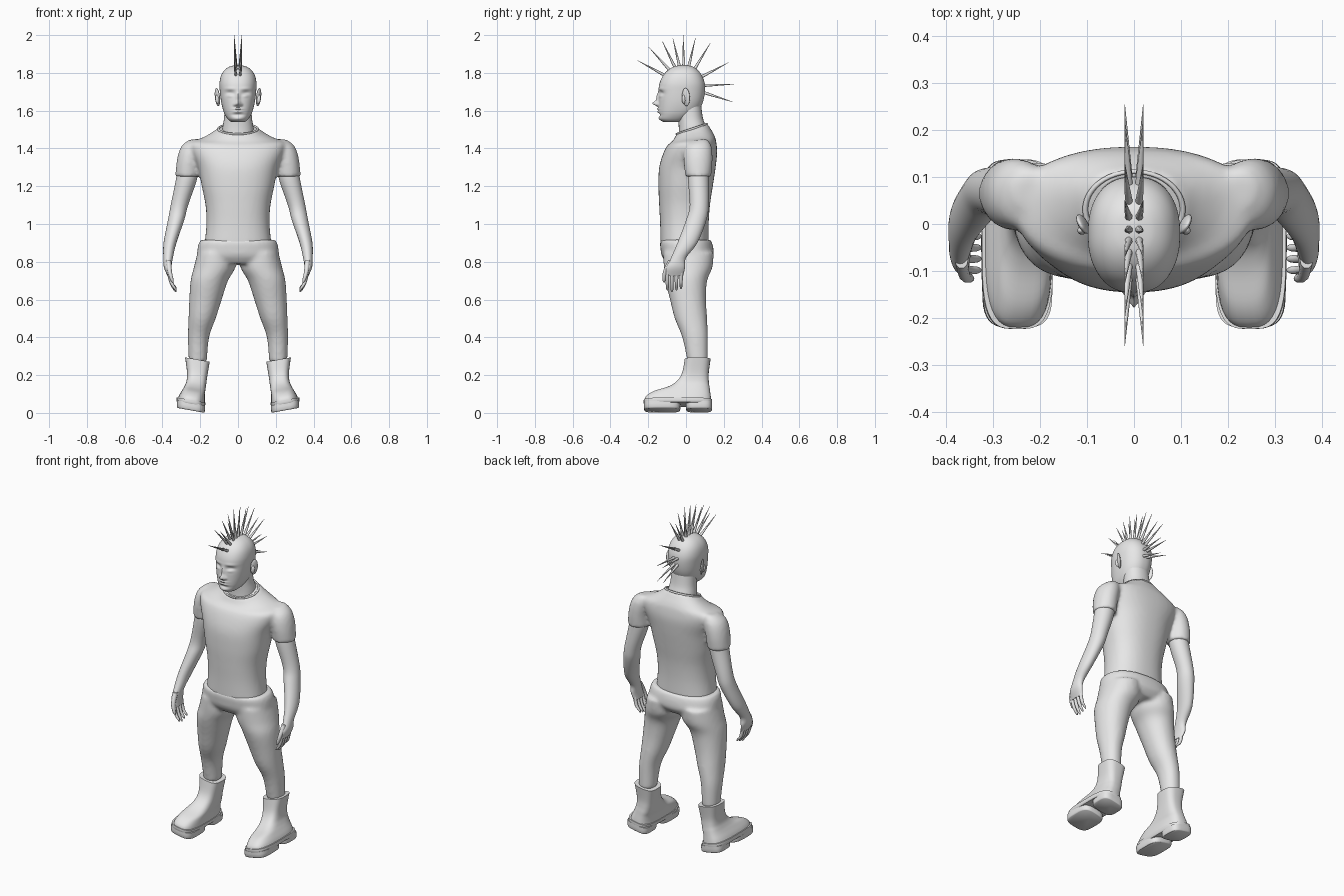
import bpy, bmesh
from math import sin, cos, pi, exp, copysign
from mathutils import Vector, Matrix

cube = bpy.data.objects.get("Cube")
if cube:
    bpy.data.objects.remove(cube)

grey = bpy.data.materials.new("plain grey")
grey.use_nodes = True
grey.diffuse_color = (0.8, 0.8, 0.8, 1)
grey.node_tree.nodes["Principled BSDF"].inputs["Base Color"].default_value = (0.8, 0.8, 0.8, 1)


def spline(stations, steps):
    """Smoothly interpolate a list of cross-section stations."""
    stations = [Vector(s) for s in stations]
    padded = [stations[0]] + stations + [stations[-1]]
    result = []
    for a, b, c, d in zip(padded, padded[1:], padded[2:], padded[3:]):
        for i in range(steps):
            t = i / steps
            result.append(b + (c - a) * (t / 2) + (a * 2 - b * 5 + c * 4 - d) * (t * t / 2)
                          + (b * 3 - a - c * 3 + d) * (t ** 3 / 2))
    return result + [stations[-1]]


def loft(bm, stations, side=1, power=2.0, sides=32, steps=5):
    """Skin level rings; a station is height, centre x, front y, back y, half width."""
    rings = []
    for z, cx, front, back, half in spline(stations, steps):
        ring = []
        for i in range(sides):
            c, s = cos(2 * pi * i / sides), sin(2 * pi * i / sides)
            c = copysign(abs(c) ** (2 / power), c)
            s = copysign(abs(s) ** (2 / power), s)
            ring.append(bm.verts.new((side * (cx + half * c),
                                      (front + back) / 2 + (back - front) / 2 * s, z)))
        rings.append(ring)
    for low, high in zip(rings, rings[1:]):
        for i in range(sides):
            j = (i + 1) % sides
            bm.faces.new((low[i], low[j], high[j], high[i]))
    bm.faces.new(rings[0])
    bm.faces.new(rings[-1])


def finish(name, bm, voxel=None, warp=None):
    """Turn a bmesh into a shaded object, optionally fused into one skin."""
    if warp:
        for v in bm.verts:
            warp(v.co)
    bmesh.ops.recalc_face_normals(bm, faces=bm.faces)
    mesh = bpy.data.meshes.new(name)
    bm.to_mesh(mesh)
    bm.free()
    mesh.materials.append(grey)
    obj = bpy.data.objects.new(name, mesh)
    bpy.context.collection.objects.link(obj)
    bpy.ops.object.select_all(action="DESELECT")
    obj.select_set(True)
    bpy.context.view_layer.objects.active = obj
    bpy.ops.object.shade_smooth_by_angle(angle=0.8)
    if voxel:
        fuse = obj.modifiers.new("fuse", "REMESH")
        fuse.mode = "VOXEL"
        fuse.voxel_size = voxel
        fuse.use_smooth_shade = True
        relax = obj.modifiers.new("relax", "SMOOTH")
        relax.factor = 0.5
        relax.iterations = 6
    return obj


# Shirt: torso and short sleeves fused, with the neckline sloping to the front
def slope_neckline(co):
    co.z += 0.33 * (co.y - 0.035) * min(1, max(0, (co.z - 1.42) / 0.07))


bm = bmesh.new()
loft(bm, [(.89, 0, -.135, .12, .178), (1, 0, -.137, .12, .167), (1.1, 0, -.142, .127, .172),
          (1.2, 0, -.146, .142, .192), (1.3, 0, -.142, .157, .212), (1.38, 0, -.118, .165, .245),
          (1.43, 0, -.09, .16, .25), (1.455, 0, -.072, .148, .185),
          (1.485, 0, -.06, .125, .13), (1.505, 0, -.052, .115, .106)], power=2.3, sides=48)
for side in (-1, 1):
    loft(bm, [(1.25, .268, -.003, .133, .064), (1.32, .262, -.012, .14, .064),
              (1.38, .25, -.012, .14, .064), (1.42, .237, 0, .132, .056),
              (1.443, .22, .03, .11, .035)], side)
finish("shirt", bm, 0.011, slope_neckline)

# Collar rim
bpy.ops.mesh.primitive_torus_add(major_segments=48, minor_segments=8, major_radius=0.104,
                                 minor_radius=0.006, location=(0, .031, 1.503),
                                 rotation=(.32, 0, 0))
collar = bpy.context.object
collar.name = "collar"
collar.scale = (1, .82, 1)
collar.data.materials.append(grey)
bpy.ops.object.shade_smooth()

# Trousers: hips and two legs fused
bm = bmesh.new()
loft(bm, [(.79, 0, -.1, .115, .19), (.83, 0, -.128, .145, .215), (.87, 0, -.135, .145, .214),
          (.9, 0, -.138, .138, .207), (.917, 0, -.134, .13, .196)], power=2.3, sides=48)
for side in (-1, 1):
    loft(bm, [(.27, .213, .008, .116, .048), (.4, .209, -.02, .116, .056),
              (.5, .19, -.06, .112, .072), (.6, .172, -.085, .106, .086),
              (.7, .152, -.11, .112, .099), (.77, .124, -.118, .14, .11),
              (.85, .116, -.12, .147, .098)], side, 2.1)
finish("trousers", bm, 0.011)

# Arms with palms, fingers and thumbs
for side, label in ((-1, "right"), (1, "left")):
    bm = bmesh.new()
    loft(bm, [(1.35, .262, .02, .12, .05), (1.25, .27, .01, .122, .056), (1.1, .31, .02, .12, .046),
              (1.02, .328, 0, .108, .043), (.9, .36, -.045, .06, .034), (.82, .37, -.08, 0, .025),
              (.77, .372, -.105, -.005, .02), (.725, .361, -.108, -.015, .012)], side)
    for i in range(4):
        y = -.098 + .024 * i
        tip = .64 + .008 * abs(i - 1)
        loft(bm, [(.745, .366, y - .01, y + .01, .011), (.69, .353, y - .01, y + .009, .01),
                  (tip + .012, .335, y - .008, y + .007, .008),
                  (tip, .328, y - .003, y + .003, .003)], side, sides=10, steps=3)
    loft(bm, [(.81, .368, -.095, -.06, .014), (.75, .362, -.122, -.095, .012),
              (.705, .35, -.125, -.107, .009), (.69, .345, -.119, -.113, .003)],
         side, sides=10, steps=3)
    finish(label + "_arm", bm)


# Boots: upper, welt, front sole and heel, rolled slightly outward
def roll_outward(co):
    co.z += 0.18 * (abs(co.x) - 0.175)


for side, label in ((-1, "right"), (1, "left")):
    bm = bmesh.new()
    loft(bm, [(.04, .248, -.222, .135, .074), (.07, .243, -.215, .132, .068),
              (.1, .235, -.175, .128, .06), (.125, .227, -.1, .125, .055),
              (.155, .22, -.052, .121, .052), (.2, .216, -.022, .12, .054),
              (.275, .215, -.007, .13, .065)], side, 3, 40)
    finish(label + "_boot", bm, warp=roll_outward)
    bm = bmesh.new()
    for low, high, front, back, half in ((.03, .055, -.224, .138, .076),
                                         (0, .04, -.222, -.03, .074), (0, .04, .0, .138, .07)):
        loft(bm, [(low, .25, front + .006, back - .004, half - .004),
                  (low + .008, .25, front, back, half), (high, .248, front, back, half)],
             side, 3.5, 40, 2)
    finish(label + "_sole", bm, warp=roll_outward)

# Neck
bm = bmesh.new()
loft(bm, [(1.42, 0, -.04, .1, .085), (1.5, 0, -.038, .108, .083), (1.56, 0, -.042, .09, .074),
          (1.63, 0, -.05, .08, .07)], power=2.2)
finish("neck", bm)

# Head: bumps on the face are x, height, width, tallness, amount
features = [(0, 1.638, .013, .013, .03), (0, 1.668, .01, .028, .012),
            (.016, 1.632, .008, .008, .01), (.042, 1.69, .024, .017, -.013),
            (.042, 1.68, .017, .009, .009), (.042, 1.715, .03, .009, .004),
            (0, 1.594, .022, .006, .008), (0, 1.609, .024, .005, .008),
            (0, 1.578, .03, .008, -.006), (0, 1.556, .025, .012, .005)]


def sculpt_face(co):
    if co.y < -0.03:
        push = sum(amount * exp(-((abs(co.x) - x) / w) ** 2 - ((co.z - z) / h) ** 2)
                   for x, z, w, h, amount in features)
        co.y -= push * min(1, (-0.03 - co.y) / 0.06)


bm = bmesh.new()
loft(bm, [(1.54, 0, -.118, -.02, .036), (1.555, 0, -.138, .01, .054), (1.58, 0, -.143, .045, .07),
          (1.61, 0, -.145, .073, .081), (1.65, 0, -.145, .091, .09), (1.7, 0, -.145, .1, .096),
          (1.745, 0, -.14, .099, .098), (1.785, 0, -.122, .085, .09), (1.815, 0, -.095, .062, .071),
          (1.834, 0, -.062, .035, .043), (1.841, 0, -.025, .005, .01)],
     power=2.3, sides=112, steps=9)
finish("head", bm, warp=sculpt_face)

# Ears: flattened shells with an inner lobe
for side, label in ((-1, "right"), (1, "left")):
    bm = bmesh.new()
    for size, shift in (((.009, .023, .048), 0), ((.012, .01, .024), -.012)):
        place = (Matrix.Translation((side * .109, shift, 1.672 + shift))
                 @ Matrix.Rotation(-side * .5, 4, "Z") @ Matrix.Rotation(side * .12, 4, "Y")
                 @ Matrix.Diagonal((*size, 1)))
        bmesh.ops.create_uvsphere(bm, u_segments=20, v_segments=12, radius=1, matrix=place)
    finish(label + "_ear", bm)

# Spiked crest: a fan of paired thin cones along the middle of the scalp
tips = [(-.26, 1.868), (-.2, 1.94), (-.127, 1.97), (-.07, 1.985), (-.015, 2), (.05, 1.985),
        (.13, 1.96), (.225, 1.855), (.255, 1.74), (.25, 1.645)]
hub = Vector((0, -.01, 1.73))
bm = bmesh.new()
for y, z in tips:
    for side in (-1, 1):
        tip = Vector((side * .02, y, z))
        base = hub.lerp(tip, 0.4)
        base.x = side * .011
        along = tip - base
        place = (Matrix.Translation((base + tip) / 2)
                 @ along.to_track_quat("Z", "Y").to_matrix().to_4x4())
        bmesh.ops.create_cone(bm, cap_ends=True, segments=8, radius1=.0085, radius2=.0008,
                              depth=along.length, matrix=place)
finish("hair_spikes", bm)
